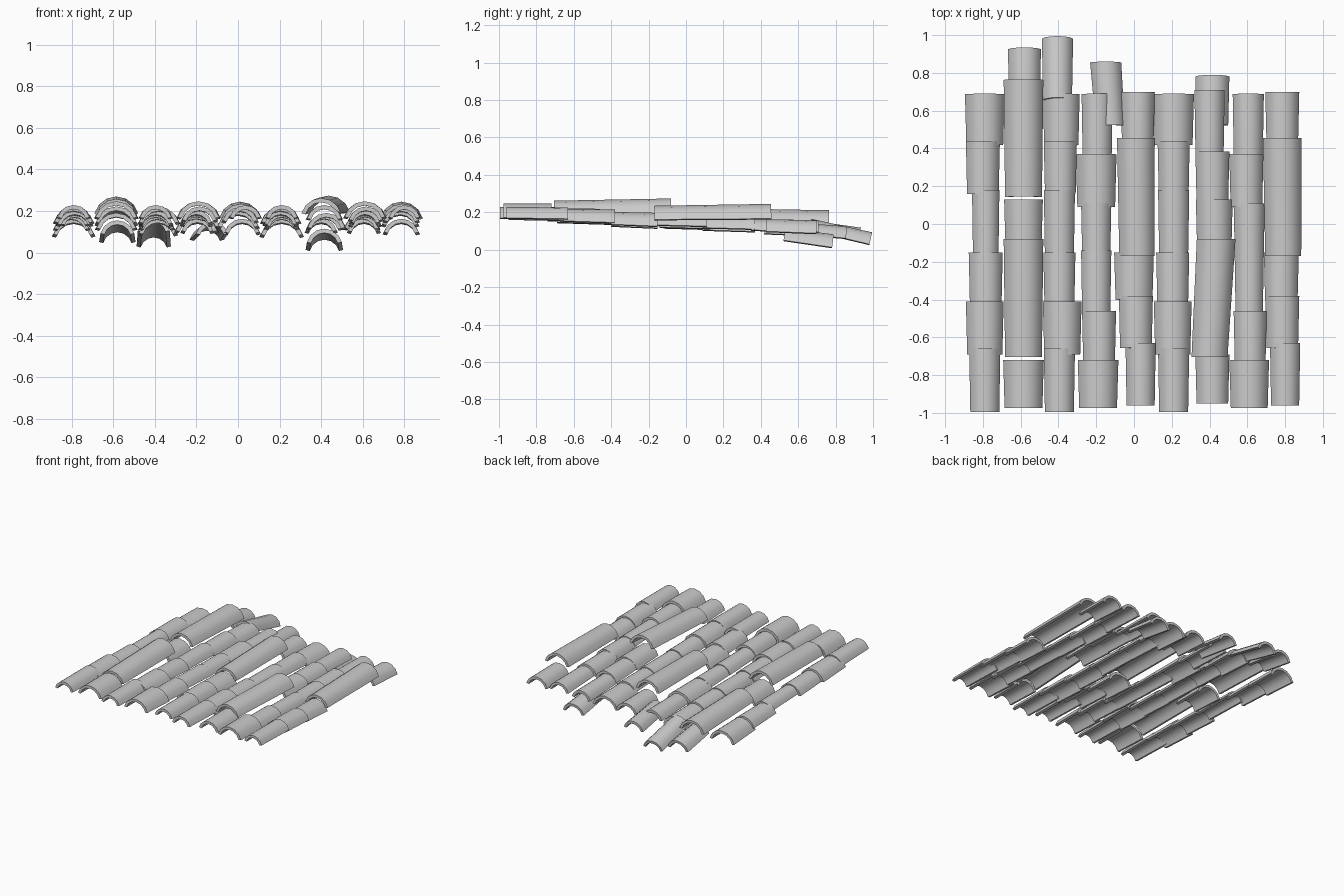
import bpy
import math

if "Cube" in bpy.data.objects:
    bpy.data.objects.remove(bpy.data.objects["Cube"])

SEG = 6            # flat steps around each arch
HALF = math.radians(75)
THICK = 0.02


def crown(y):
    """Height of the sagging roof surface along its length."""
    pts = [(-1, .230), (-.66, .228), (-.4, .216), (-.15, .197),
           (.18, .187), (.44, .177), (.7, .157)]
    for (a, za), (b, zb) in zip(pts, pts[1:]):
        if y <= b:
            return za + (zb - za) * (y - a) / (b - a)
    return pts[-1][1]


def tile(name, x0, y0, x1, y1, w, z0, z1):
    """Tapered half-barrel tile; z0 and z1 are crown heights at its two ends."""
    verts, faces = [], []
    pitch = (z1 - z0) / (y1 - y0)
    for x, y, z, width in ((x0, y0, z0, w * .93), (x1, y1, z1, w)):
        r = width / (2 * math.sin(HALF))
        for rad in (r, r - THICK):
            for i in range(SEG + 1):
                a = -HALF + 2 * HALF * i / SEG
                dz = rad * math.cos(a) - r
                verts.append((x + rad * math.sin(a), y - dz * pitch, z + dz))
    n = SEG + 1
    for i in range(SEG):
        faces += [(i, i + 1, 2*n + i + 1, 2*n + i),                 # outside
                  (n + i + 1, n + i, 3*n + i, 3*n + i + 1),         # inside
                  (i + 1, i, n + i, n + i + 1),                     # front rim
                  (2*n + i, 2*n + i + 1, 3*n + i + 1, 3*n + i)]     # back rim
    faces += [(0, 2*n, 3*n, n), (SEG, n + SEG, 3*n + SEG, 2*n + SEG)]
    me = bpy.data.meshes.new(name)
    me.from_pydata(verts, [], faces)
    me.update()
    ob = bpy.data.objects.new(name, me)
    bpy.context.collection.objects.link(ob)
    bpy.context.view_layer.objects.active = ob
    ob.select_set(True)


# Ordinary tiles by column, front to back: (x, y start, y end, width)
A, B, C, D, E, F = (-.995, -.66), (-.67, -.41), (-.41, -.15), (-.15, .18), (.18, .44), (.44, .69)
G, H, I, J, K, L = (-.975, -.72), (-.72, -.46), (-.46, -.14), (-.14, .11), (.11, .37), (.37, .69)
M, N, P, Q = (-.96, -.63), (-.635, -.38), (-.38, -.15), (.45, .70)
columns = [
    [(-.79, A, .165), (-.79, B, .20), (-.785, C, .18), (-.785, D, .145), (-.80, E, .18), (-.79, F, .21)],
    [(-.585, G, .215), (-.585, (-.12, .13), .205)],
    [(-.395, A, .165), (-.38, B, .205), (-.395, C, .17), (-.395, D, .165), (-.39, E, .175), (-.385, F, .195)],
    [(-.19, G, .215), (-.185, H, .18), (-.20, I, .16), (-.20, J, .16), (-.20, K, .215), (-.195, L, .165)],
    [(.035, M, .16), (.01, N, .18), (0, P, .21), (.02, Q, .18)],
    [(.21, A, .165), (.205, B, .20), (.205, C, .175), (.21, D, .165), (.21, E, .17), (.21, F, .215)],
    [(.415, (-.95, -.69), .18), (.425, (-.12, .13), .195), (.415, (.13, .385), .18), (.40, (.385, .71), .16)],
    [(.61, G, .21), (.615, H, .175), (.61, I, .155), (.61, J, .165), (.595, K, .18), (.605, L, .165)],
    [(.80, M, .16), (.785, N, .18), (.78, P, .185), (.785, Q, .18)],
]
for c, col in enumerate(columns):
    for k, (x, (y0, y1), w) in enumerate(col):
        lift = .018 if (y0, y1) == G else 0
        z1 = crown(y1) + lift
        z0 = z1 + .3 * (crown(y0) + lift - z1)
        start = y0 - (.02 if k and c not in (1,) else 0)   # tuck under neighbour
        tile(f"tile_col{c + 1}_{k + 1}", x, start, x, y1, w, z0, z1)

# Long cover tiles lying on top
for k, t in enumerate([(-.585, -.705, -.585, -.08, .21, .258, .270),
                       (-.585, .145, -.585, .765, .21, .222, .211),
                       (.015, -.17, .01, .455, .20, .235, .245),
                       (.40, -.705, .435, -.08, .205, .262, .274),
                       (.79, -.17, .785, .455, .205, .235, .245)]):
    tile(f"long_tile_{k + 1}", *t)

# Slipped tiles hanging off the back edge
for k, t in enumerate([(-.58, .67, -.58, .935, .175, .155, .118),
                       (-.405, .67, -.405, .995, .165, .165, .093),
                       (-.125, .525, -.15, .86, .165, .15, .125),
                       (.415, .53, .415, .79, .18, .115, .082)]):
    tile(f"slipped_tile_{k + 1}", *t)

bpy.ops.object.shade_smooth_by_angle(angle=math.radians(35))
